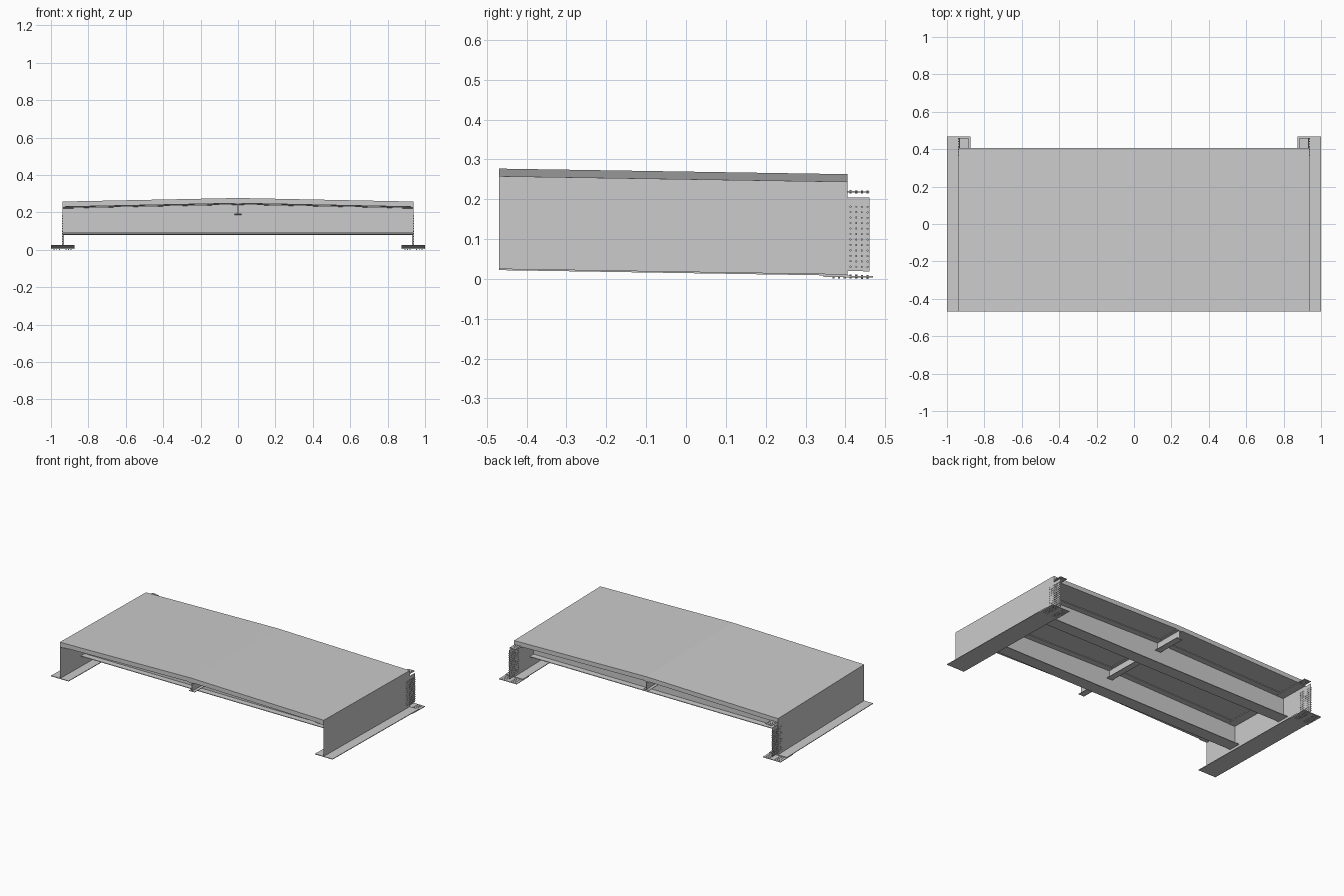
import bpy, bmesh, math
from mathutils import Matrix

if "Cube" in bpy.data.objects:
    bpy.data.objects.remove(bpy.data.objects["Cube"])

FRONT, BACK = -0.469, 0.405      # ends of the span
FALL = 0.016                     # the whole span falls towards the back
EDGE, RISE, HALF = 0.230, 0.019, 0.9375


def under(x):
    """Height of the slab underside (crowned at x = 0)."""
    return EDGE + RISE * (1 - abs(x) / HALF)


def finish(name, bm, mirror=False):
    """Apply the fall, make the object, optionally mirror it across x."""
    for v in bm.verts:
        v.co.z -= FALL * (v.co.y - FRONT)
    bmesh.ops.recalc_face_normals(bm, faces=bm.faces)
    me = bpy.data.meshes.new(name)
    bm.to_mesh(me)
    bm.free()
    ob = bpy.data.objects.new(name, me)
    bpy.context.collection.objects.link(ob)
    if mirror:
        ob.modifiers.new("Mirror", 'MIRROR').use_mirror_merge = False
    return ob


def prism(name, profile, y0, y1, mirror=False):
    """Extrude an x-z profile along y."""
    bm = bmesh.new()
    face = bm.faces.new([bm.verts.new((x, y0, z)) for x, z in profile])
    ext = bmesh.ops.extrude_face_region(bm, geom=[face])
    for g in ext["geom"]:
        if isinstance(g, bmesh.types.BMVert):
            g.co.y = y1
    return finish(name, bm, mirror)


def plate(name, x0, x1, z0, z1, y0, y1, mirror=False):
    return prism(name, [(x0, z0), (x1, z0), (x1, z1), (x0, z1)], y0, y1, mirror)


def crowned(name, half, low, high, y0, y1):
    """Strip following the crown, offset from the slab underside."""
    xs = (-half, 0, half)
    prof = [(x, under(x) + low) for x in xs] + [(x, under(x) + high) for x in reversed(xs)]
    return prism(name, prof, y0, y1)


def bolts(name, centres, length, rot=Matrix()):
    bm = bmesh.new()
    for c in centres:
        bmesh.ops.create_cone(bm, cap_ends=True, segments=6, radius1=0.0028,
                              radius2=0.0028, depth=length,
                              matrix=Matrix.Translation(c) @ rot)
    return finish(name, bm, True)


# deck slab with crowned top
crowned("deck_slab", HALF, 0, 0.028, FRONT, BACK)

# main edge girders
plate("girder_web", HALF - 0.003, HALF, 0.026, EDGE, FRONT, BACK, True)
plate("girder_bottom_flange", 0.875, 1.0, 0.0222, 0.0262, FRONT, BACK, True)
plate("girder_top_flange", 0.88, HALF, EDGE - 0.004, EDGE, FRONT, BACK, True)

# two cross beams: crowned web, flat bottom flange, crowned top flange
beam_ys = (-0.22, 0.21)
xi = HALF - 0.003
for i, y in enumerate(beam_ys):
    prism(f"cross_beam_web_{i}", [(-xi, 0.094), (xi, 0.094), (xi, under(xi)),
          (0, under(0)), (-xi, under(xi))], y - 0.002, y + 0.002)
    plate(f"cross_beam_bottom_flange_{i}", -xi, xi, 0.091, 0.095, y - 0.04, y + 0.04)
    crowned(f"cross_beam_top_flange_{i}", 0.91, -0.004, 0, y - 0.04, y + 0.04)

# centre stringer in segments between the cross beams
stops = (FRONT, *beam_ys, BACK)
for i, (a, b) in enumerate(zip(stops, stops[1:])):
    plate(f"stringer_web_{i}", -0.0015, 0.0015, 0.193, under(0), a, b)
    plate(f"stringer_bottom_flange_{i}", -0.02, 0.02, 0.191, 0.194, a, b)
    crowned(f"stringer_top_flange_{i}", 0.02, -0.003, 0, a, b)

# splice plates reaching past the back end
plate("web_splice_plate", HALF - 0.006, HALF - 0.003, 0.034, 0.219, 0.35, 0.46, True)
plate("bottom_splice_plate", 0.875, 1.0, 0.0182, 0.0222, 0.345, 0.469, True)
plate("top_splice_plate", 0.885, 0.933, 0.2315, 0.2345, 0.345, 0.46, True)

# bolt rows through the splice plates
ys = [0.37 + 0.0143 * i for i in range(7)]
bolts("web_splice_bolts", [(HALF - 0.003, y, 0.045 + 0.0137 * j) for y in ys for j in range(12)],
      0.011, Matrix.Rotation(math.pi / 2, 4, 'Y'))
bolts("bottom_splice_bolts", [(x, y, 0.0200) for y in ys
      for x in (0.892, 0.906, 0.92, 0.955, 0.969, 0.983)], 0.010)
bolts("top_splice_bolts", [(x, y, 0.233) for y in ys[3:] for x in (0.895, 0.909, 0.923)], 0.008)
